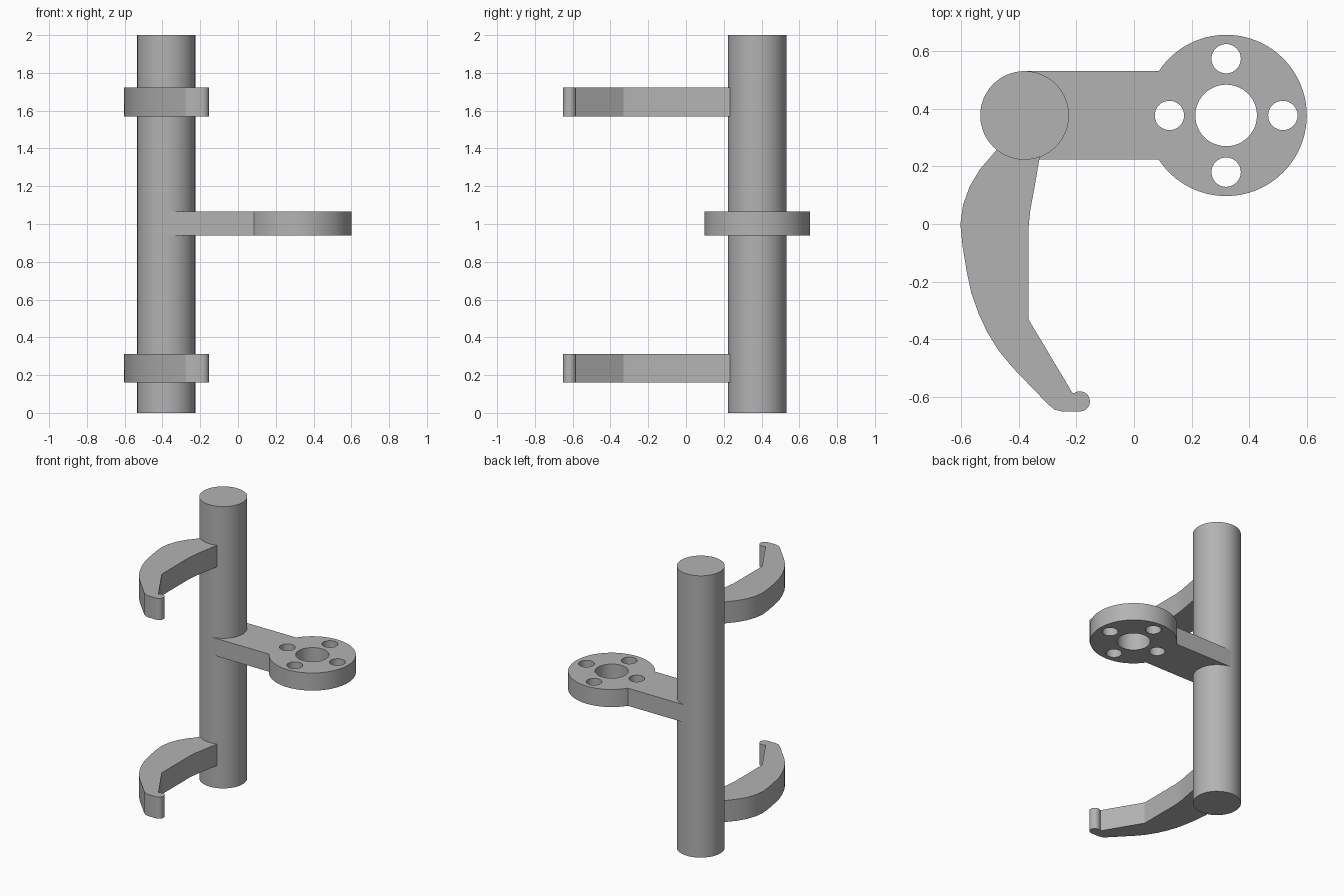
import bpy
import bmesh
from math import sin, cos, pi, asin, radians
from mathutils import Vector

cube = bpy.data.objects.get("Cube")
if cube:
    bpy.data.objects.remove(cube, do_unlink=True)

GREY = (0.45, 0.45, 0.45, 1)
grey = bpy.data.materials.new("plain grey")
grey.use_nodes = True
grey.diffuse_color = GREY
grey.node_tree.nodes["Principled BSDF"].inputs["Base Color"].default_value = GREY

POST = Vector((-0.38, 0.377))
RING = Vector((0.32, 0.377))
POST_R, RING_R, ARM_HALF = 0.154, 0.28, 0.1535


def arc(centre, radius, start, end, steps):
    """Points along an arc, both ends included."""
    angles = [start + (end - start) * i / steps for i in range(steps + 1)]
    return [(centre[0] + radius * cos(a), centre[1] + radius * sin(a)) for a in angles]


def circle(centre, radius, steps=48):
    return arc(centre, radius, 0, 2 * pi, steps)[:-1]


def plate(name, loops, bottom, top):
    """Extrude a flat outline, with any further loops as holes."""
    curve = bpy.data.curves.new(name, "CURVE")
    curve.dimensions = "2D"
    curve.fill_mode = "BOTH"
    curve.extrude = (top - bottom) / 2
    for loop in loops:
        spline = curve.splines.new("POLY")
        spline.points.add(len(loop) - 1)
        for point, (x, y) in zip(spline.points, loop):
            point.co = (x, y, 0, 1)
        spline.use_cyclic_u = True
    obj = bpy.data.objects.new(name, curve)
    obj.location.z = (bottom + top) / 2
    bpy.context.collection.objects.link(obj)
    bpy.ops.object.select_all(action="DESELECT")
    obj.select_set(True)
    bpy.context.view_layer.objects.active = obj
    bpy.ops.object.convert(target="MESH")
    obj = bpy.context.object
    # Weld the caps to the walls
    bm = bmesh.new()
    bm.from_mesh(obj.data)
    bmesh.ops.remove_doubles(bm, verts=bm.verts, dist=0.0001)
    bmesh.ops.recalc_face_normals(bm, faces=bm.faces)
    bm.to_mesh(obj.data)
    bm.free()
    obj.data.materials.clear()
    obj.data.materials.append(grey)
    bpy.ops.object.shade_smooth_by_angle(angle=radians(20))
    return obj


# Upright post
plate("post", [circle(POST, POST_R, 64)], 0, 2)

# Side arm ending in a drilled ring
meet = asin(ARM_HALF / RING_R)
outline = [(POST.x, POST.y + ARM_HALF), (POST.x, POST.y - ARM_HALF)]
outline += arc(RING, RING_R, -pi + meet, pi - meet, 64)
holes = [circle(RING, 0.107)]
for i in range(4):
    a = i * pi / 2
    holes.append(circle(RING + 0.197 * Vector((cos(a), sin(a))), 0.051, 32))
plate("mounting_arm", [outline] + holes, 0.94, 1.065)

# Two curved hooks with rounded tips
inner = [(-0.38, 0.33), (-0.327, 0.235), (-0.345, 0.13), (-0.36, 0.05),
         (-0.367, -0.02), (-0.367, -0.33), (-0.213, -0.588)]
tip = arc((-0.188, -0.616), 0.035, radians(125), radians(-90), 16)
outer = [(-0.25, -0.651), (-0.275, -0.645), (-0.297, -0.628), (-0.42, -0.5),
         (-0.47, -0.44), (-0.51, -0.375), (-0.54, -0.31), (-0.565, -0.24),
         (-0.58, -0.17), (-0.595, -0.08), (-0.603, 0), (-0.594, 0.065),
         (-0.571, 0.13), (-0.535, 0.19), (-0.475, 0.26), (-0.42, 0.33)]
for name, bottom in (("lower_hook", 0.16), ("upper_hook", 1.57)):
    plate(name, [inner + tip + outer], bottom, bottom + 0.153)
